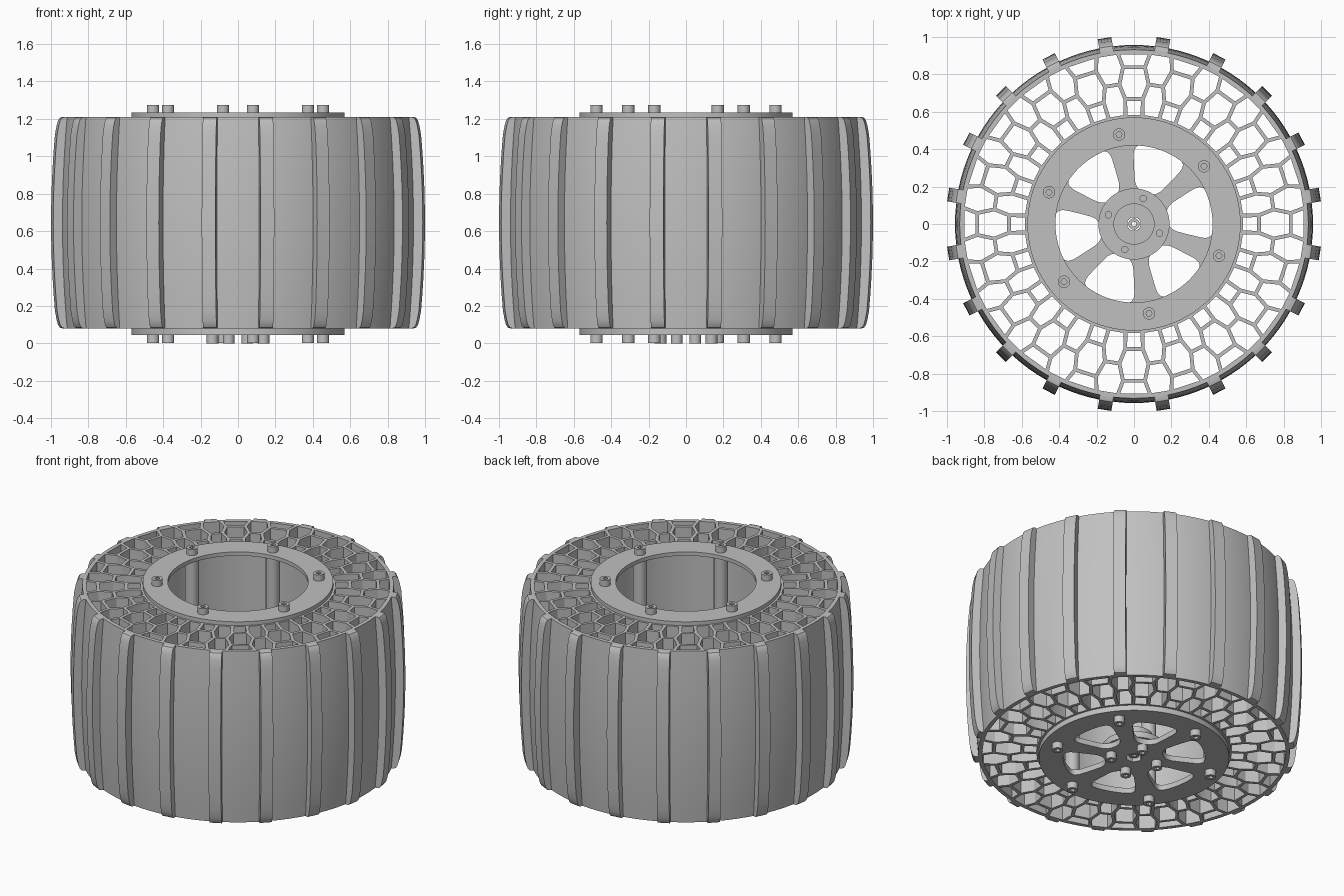
import bpy, bmesh, math
from math import cos, sin, radians, pi
from mathutils import Matrix, Vector

cube = bpy.data.objects.get("Cube")
if cube:
    bpy.data.objects.remove(cube, do_unlink=True)

grey = bpy.data.materials.new("plain_grey")
grey.use_nodes = True
COLOUR = (0.53, 0.53, 0.53, 1)
grey.diffuse_color = COLOUR
for node in grey.node_tree.nodes:
    if node.type == 'BSDF_PRINCIPLED':
        node.inputs["Base Color"].default_value = COLOUR

Z_LOW, Z_HIGH = 0.08, 1.21        # tyre width
Z_MID, HALF = 0.645, 0.565


def polar(deg, r):
    return Vector((r * cos(radians(deg)), r * sin(radians(deg))))


def circle(r, n=64, centre=(0, 0)):
    return [Vector(centre) + polar(360 * i / n, r) for i in range(n)]


def inset(loop, d):
    """Move every side of a convex counter-clockwise loop inwards by d."""
    out = []
    n = len(loop)
    for i in range(n):
        a, b, c = loop[i - 1], loop[i], loop[(i + 1) % n]
        u, v = (b - a).normalized(), (c - b).normalized()
        nu, nv = Vector((-u.y, u.x)), Vector((-v.y, v.x))
        out.append(b + (nu + nv) * d / (1 + nu.dot(nv)))
    return out


def soften(loop, times=3):
    """Round the corners of a loop by cutting them repeatedly."""
    for _ in range(times):
        new = []
        for i, p in enumerate(loop):
            q = loop[(i + 1) % len(loop)]
            new += [p.lerp(q, 0.25), p.lerp(q, 0.75)]
        loop = new
    return loop


def finish(name, mesh, angle=30):
    mesh.materials.clear()
    mesh.materials.append(grey)
    obj = bpy.data.objects.new(name, mesh)
    bpy.context.collection.objects.link(obj)
    bpy.ops.object.select_all(action='DESELECT')
    obj.select_set(True)
    bpy.context.view_layer.objects.active = obj
    bpy.ops.object.shade_smooth_by_angle(angle=radians(angle))
    return obj


def prism(name, loops, z0, z1, matrix=None):
    """Extrude flat loops; loops inside the first one become holes."""
    curve = bpy.data.curves.new(name + "_outline", 'CURVE')
    curve.dimensions = '2D'
    curve.fill_mode = 'BOTH'
    curve.extrude = (z1 - z0) / 2
    for loop in loops:
        spline = curve.splines.new('POLY')
        spline.points.add(len(loop) - 1)
        for point, p in zip(spline.points, loop):
            point.co = (p[0], p[1], 0, 1)
        spline.use_cyclic_u = True
    temp = bpy.data.objects.new(name + "_outline", curve)
    bpy.context.collection.objects.link(temp)
    graph = bpy.context.evaluated_depsgraph_get()
    mesh = bpy.data.meshes.new_from_object(temp.evaluated_get(graph))
    bpy.data.objects.remove(temp, do_unlink=True)
    bpy.data.curves.remove(curve)
    bm = bmesh.new()
    bm.from_mesh(mesh)
    bmesh.ops.remove_doubles(bm, verts=bm.verts, dist=1e-5)
    bmesh.ops.recalc_face_normals(bm, faces=bm.faces)
    bm.to_mesh(mesh)
    bm.free()
    mesh.transform(Matrix.Translation((0, 0, (z0 + z1) / 2)))
    if matrix:
        mesh.transform(matrix)
    return finish(name, mesh)


def barrel(r_mid, drop, z):
    return r_mid - drop * ((z - Z_MID) / HALF) ** 2


# Honeycomb: five cell shapes repeated round the wheel, with the inner drum
SECTOR = 18
CELLS = [
    [(-4, .84), (4, .84), (5.5, .92), (-5.5, .92)],
    [(-4, .67), (4, .67), (6, .75), (4, .84), (-4, .84), (-6, .75)],
    [(-4.5, .575), (4.5, .575), (4, .67), (-4, .67)],
    [(6, .75), (12, .75), (14, .84), (12.5, .92), (5.5, .92), (4, .84)],
    [(4.5, .575), (13.5, .575), (14, .67), (12, .75), (6, .75), (4, .67)],
]
loops = [circle(0.922, 120), circle(0.53, 96)]
for k in range(20):
    for cell in CELLS:
        # quarter turn puts a cell centre at the back of the wheel
        loops.append(inset([polar(90 + k * SECTOR - a, r) for a, r in cell], 0.01))
prism("honeycomb_core", loops, Z_LOW, Z_HIGH)

# Tyre band: barrel-shaped ring
heights = [Z_LOW + (Z_HIGH - Z_LOW) * i / 12 for i in range(13)]
section = [(0.92, Z_LOW)] + [(barrel(.957, .025, z), z) for z in heights] + [(0.92, Z_HIGH)]
bm = bmesh.new()
verts = [bm.verts.new((r, 0, z)) for r, z in section]
edges = [bm.edges.new((verts[i - 1], v)) for i, v in enumerate(verts)]
bmesh.ops.spin(bm, geom=verts + edges, cent=(0, 0, 0), axis=(0, 0, 1),
               angle=2 * pi, steps=120, use_merge=True)
bmesh.ops.remove_doubles(bm, verts=bm.verts, dist=1e-5)
bmesh.ops.recalc_face_normals(bm, faces=bm.faces)
band = bpy.data.meshes.new("tyre_band")
bm.to_mesh(band)
bm.free()
finish("tyre_band", band)

# Tread bars with rounded ends
inner = [(barrel(.945, .025, z), z) for z in heights[::-1]]
outer = [(barrel(1.006, .03, z), z) for z in heights[1:-1]]
low_end = [(.945, Z_LOW), (.958, Z_LOW + .004), (.968, Z_LOW + .018), (.976, Z_LOW + .045)]
high_end = [(r, 2 * Z_MID - z) for r, z in low_end[::-1]]
profile = low_end + outer + high_end + inner
upright = Matrix.Rotation(pi / 2, 4, 'X')
tread = prism("tread_bar_1", [profile], -0.037, 0.037, upright)
tread.rotation_euler.z = radians(9)
for k in range(1, 20):
    copy = tread.copy()
    copy.name = f"tread_bar_{k + 1}"
    copy.rotation_euler.z = radians(9 + SECTOR * k)
    bpy.context.collection.objects.link(copy)

# Top clamp ring
prism("top_ring", [circle(0.57, 96), circle(0.42, 96)], Z_HIGH, 1.235)

# Bottom plate with six windows and a hexagonal centre
BOLT = 39.5
window = [(-18, .185), (18, .185), (20.5, .3), (21, .42), (10, .43),
          (-10, .43), (-21, .42), (-20.5, .3)]
loops = [circle(0.57, 96), circle(0.05, 6)]
for k in range(6):
    loops.append(soften([polar(BOLT + 30 + 60 * k + a, r) for a, r in window]))
prism("spoke_plate", loops, 0.045, Z_LOW)

# Hub: flange, collar and shaft
hub_holes = [polar(70 + 90 * k, 0.145) for k in range(4)]
holes = [circle(0.017, 16, p) for p in hub_holes]
prism("hub_flange", [circle(0.19), circle(0.05, 32)] + holes, Z_LOW, 0.12)
prism("hub_collar", [circle(0.11), circle(0.036, 32)], 0.12, 0.2)
prism("axle_shaft", [circle(0.03, 32), circle(0.014, 6)], 0.06, 0.23)


# Socket-head bolts and the posts between the plates
def bolt(name, p, z0, z1, r=0.033):
    prism(name, [circle(r, 24, p), circle(r * 0.5, 6, p)], z0, z1)


for k in range(6):
    p = polar(BOLT + 60 * k, 0.485)
    bolt(f"top_bolt_{k + 1}", p, 1.235, 1.275)
    bolt(f"bottom_bolt_{k + 1}", p, 0.003, 0.045)
    prism(f"post_{k + 1}", [circle(0.043, 24, p)], Z_LOW, Z_HIGH)
for k, p in enumerate(hub_holes):
    bolt(f"hub_bolt_{k + 1}", p, 0, 0.045, 0.031)
